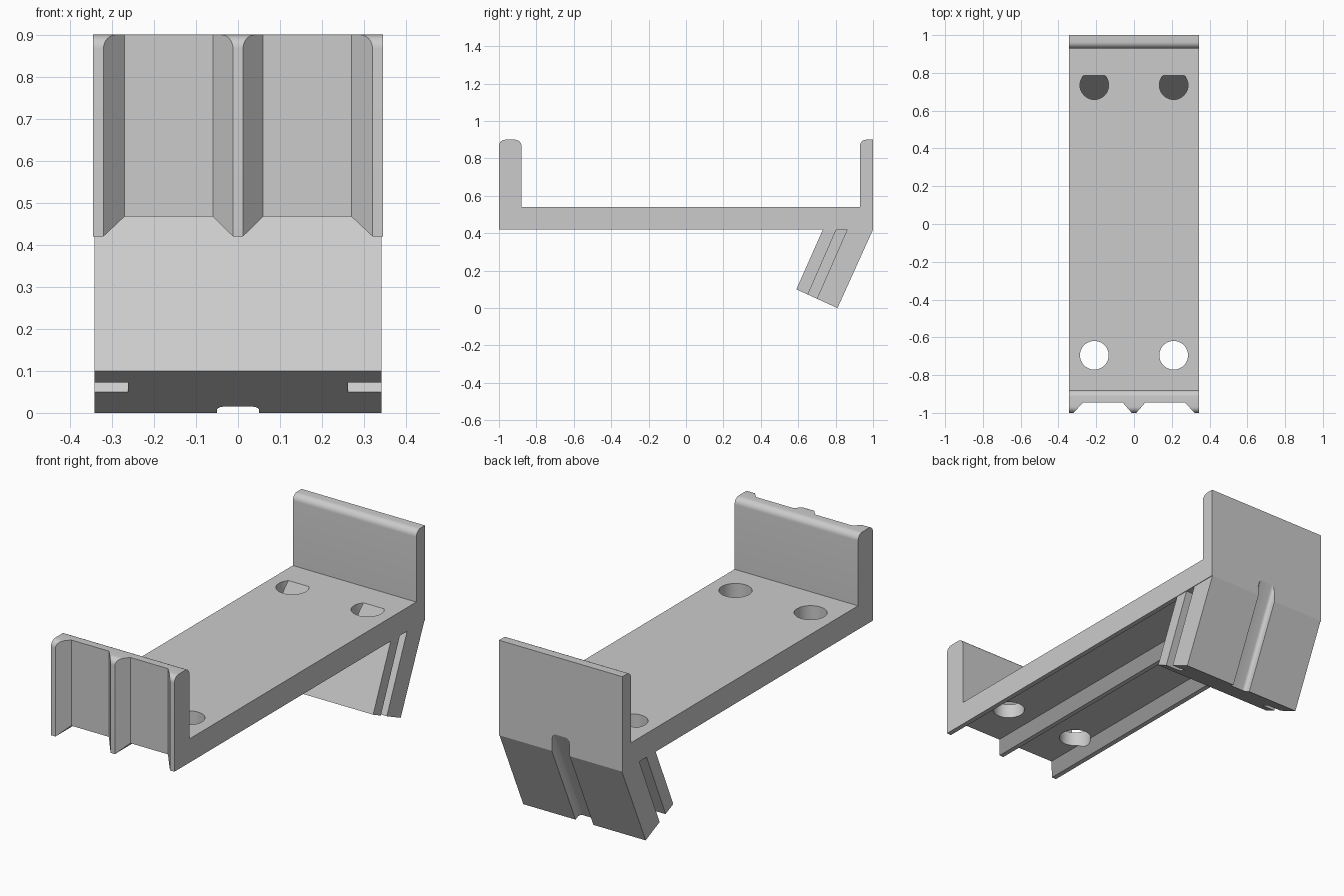
import bpy, bmesh, math
from mathutils import Matrix, Vector

if "Cube" in bpy.data.objects:
    bpy.data.objects.remove(bpy.data.objects["Cube"], do_unlink=True)

grey = bpy.data.materials.new("plain grey")
grey.use_nodes = True
colour = (0.6, 0.6, 0.6, 1)
grey.diffuse_color = colour
grey.node_tree.nodes["Principled BSDF"].inputs["Base Color"].default_value = colour

W = 0.345                      # half width
BOTTOM, FLOOR, TOP = 0.42, 0.54, 0.9
# frames mapping (profile a, profile b, extrusion) to world axes
ALONG_X = Matrix(((0, 0, 1), (1, 0, 0), (0, 1, 0))).to_4x4()
ALONG_Y = Matrix(((1, 0, 0), (0, 0, 1), (0, 1, 0))).to_4x4()
ALONG_Z = Matrix.Identity(4)


def prism(name, pts, lo, hi, frame):
    """Extrude a 2D outline from lo to hi along the frame's third axis."""
    bm = bmesh.new()
    face = bm.faces.new([bm.verts.new(frame @ Vector((a, b, lo))) for a, b in pts])
    out = bmesh.ops.extrude_face_region(bm, geom=[face])
    shift = frame.to_3x3() @ Vector((0, 0, hi - lo))
    bmesh.ops.translate(bm, vec=shift,
                        verts=[v for v in out["geom"] if isinstance(v, bmesh.types.BMVert)])
    bmesh.ops.recalc_face_normals(bm, faces=bm.faces)
    mesh = bpy.data.meshes.new(name)
    bm.to_mesh(mesh)
    bm.free()
    mesh.materials.append(grey)
    obj = bpy.data.objects.new(name, mesh)
    bpy.context.collection.objects.link(obj)
    return obj


def arc(a, b, r, start, end, n=8):
    angles = [math.radians(start + (end - start) * i / n) for i in range(n + 1)]
    return [(a + r * math.cos(t), b + r * math.sin(t)) for t in angles]


def combine(target, tool, operation):
    """Apply a boolean and discard the tool object."""
    mod = target.modifiers.new("join", "BOOLEAN")
    mod.operation, mod.object, mod.solver = operation, tool, "EXACT"
    bpy.context.view_layer.objects.active = target
    bpy.ops.object.modifier_apply(modifier=mod.name)
    bpy.data.objects.remove(tool, do_unlink=True)


# U-shaped body with rounded wall tops
r = 0.033
outline = [(-1, BOTTOM), (1, BOTTOM), (1, TOP)]
outline += arc(0.93 + r, TOP - r, r, 90, 180) + [(0.93, FLOOR), (-0.88, FLOOR)]
outline += arc(-0.88 - r, TOP - r, r, 0, 90) + arc(-1 + r, TOP - r, r, 90, 180)
body = prism("clamp_body", outline, -W, W, ALONG_X)

# Flared channels down the front wall and along the underside
for side in (-1, 1):
    def channel(outer, depth):
        section = [(0.012, 0), (0.06, depth), (0.27, depth), (0.32, 0),
                   (0.32, -0.1), (0.012, -0.1)]
        return [(side * x, outer + d) for x, d in section]
    combine(body, prism("front_channel", channel(-1, 0.055), 0.3, 1, ALONG_Z), "DIFFERENCE")
    combine(body, prism("under_channel", channel(BOTTOM, 0.047), -1.1, 0.9, ALONG_Y), "DIFFERENCE")

# Screw holes
for x in (-0.21, 0.21):
    for y in (-0.695, 0.735):
        hole = prism("hole", arc(x, y, 0.076, 0, 360, 40)[:-1], 0.3, 0.7, ALONG_Z)
        combine(body, hole, "DIFFERENCE")

# Slanted leg, running up through the floor
leg = prism("leg", [(0.59, 0.1), (0.81, 0), (1, BOTTOM), (1, FLOOR),
                    (0.785, FLOOR)], -0.342, 0.342, ALONG_X)
for lo, hi in ((-0.4, -0.262), (0.262, 0.4)):
    slot = prism("slot", [(0.633, 0.03), (0.682, 0.01), (0.862, BOTTOM), (0.804, BOTTOM)],
                 lo, hi, ALONG_X)
    combine(leg, slot, "DIFFERENCE")
combine(body, leg, "UNION")

# Rounded groove up the back of the leg
tilt = -math.atan2(0.19, 0.42)
frame = Matrix.Translation((0, 0.81, 0)) @ Matrix.Rotation(tilt, 4, "X")
c = 0.018
section = arc(-0.05 + c, -0.036 + c, c, 180, 270) + arc(0.05 - c, -0.036 + c, c, 270, 360)
section += [(0.05, 0.1), (-0.05, 0.1)]
combine(body, prism("groove", section, -0.1, 0.7, frame), "DIFFERENCE")

bpy.ops.object.select_all(action="DESELECT")
body.select_set(True)
bpy.context.view_layer.objects.active = body
bpy.ops.object.shade_smooth_by_angle(angle=math.radians(20))
